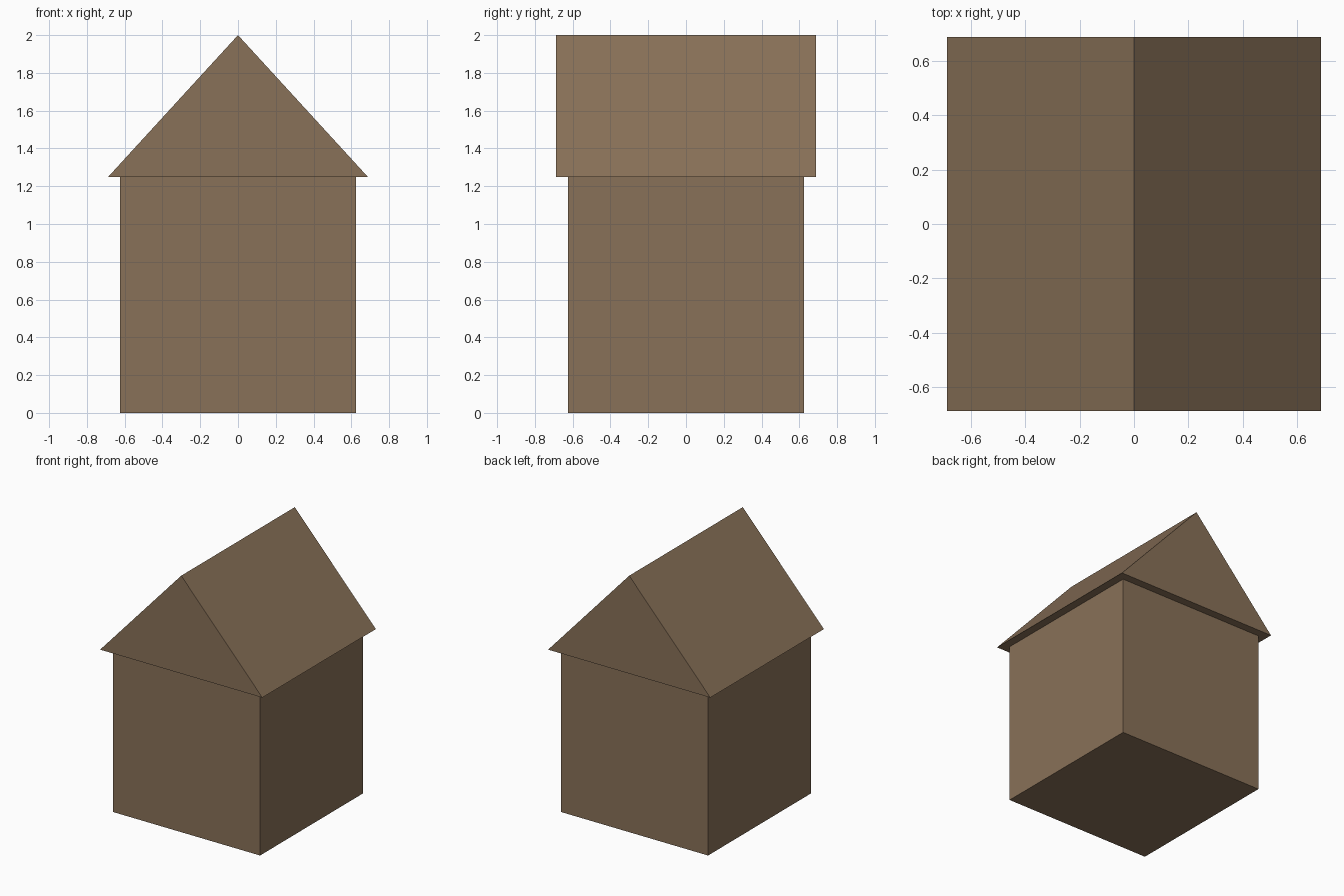
import bpy, bmesh

if "Cube" in bpy.data.objects:
    bpy.data.objects.remove(bpy.data.objects["Cube"])

brown = bpy.data.materials.new("warm_brown")
brown.diffuse_color = (0.25, 0.165, 0.098, 1)
brown.use_nodes = True
brown.node_tree.nodes["Principled BSDF"].inputs["Base Color"].default_value = brown.diffuse_color


def extrude_profile(name, profile, half_depth):
    """Prism from an x/z profile, extruded along y."""
    bm = bmesh.new()
    face = bm.faces.new([bm.verts.new((x, -half_depth, z)) for x, z in profile])
    out = bmesh.ops.extrude_face_region(bm, geom=[face])
    moved = [v for v in out["geom"] if isinstance(v, bmesh.types.BMVert)]
    bmesh.ops.translate(bm, verts=moved, vec=(0, 2 * half_depth, 0))
    bmesh.ops.recalc_face_normals(bm, faces=bm.faces[:])
    mesh = bpy.data.meshes.new(name)
    bm.to_mesh(mesh)
    bm.free()
    mesh.materials.append(brown)
    obj = bpy.data.objects.new(name, mesh)
    bpy.context.collection.objects.link(obj)
    return obj


WALL, EAVE, WALL_TOP, RIDGE = 0.624, 0.687, 1.25, 2.0

# Square house walls
extrude_profile("walls", [(-WALL, 0), (WALL, 0), (WALL, WALL_TOP), (-WALL, WALL_TOP)], WALL)

# Gabled roof with a small overhang on every side
extrude_profile("roof", [(-EAVE, WALL_TOP), (EAVE, WALL_TOP), (0, RIDGE)], EAVE)
